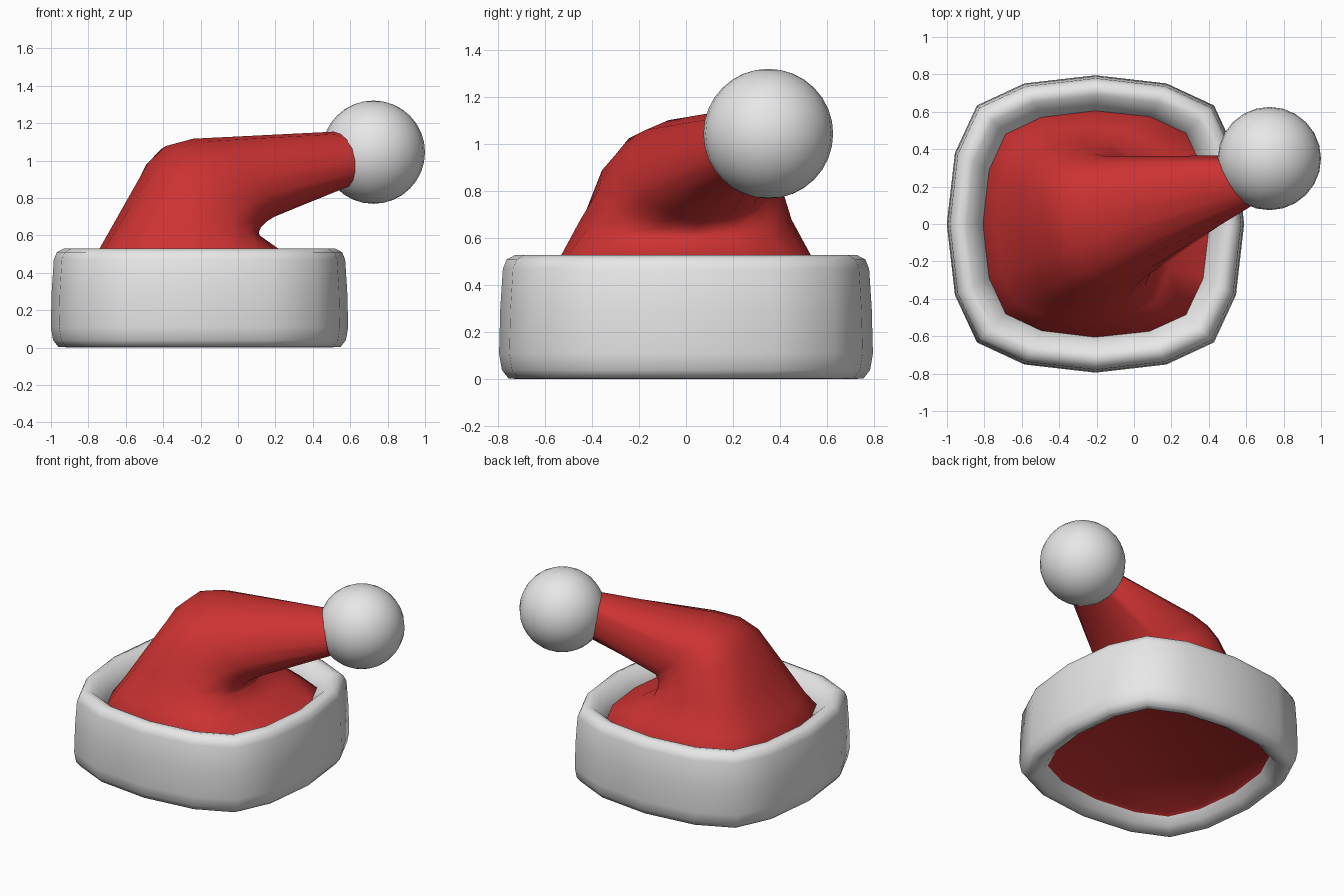
import bpy, bmesh, math
from mathutils import Vector

if "Cube" in bpy.data.objects:
    bpy.data.objects.remove(bpy.data.objects["Cube"])

SIDES = 16


def material(name, rgb):
    m = bpy.data.materials.new(name)
    m.diffuse_color = (*rgb, 1)
    m.use_nodes = True
    m.node_tree.nodes["Principled BSDF"].inputs["Base Color"].default_value = m.diffuse_color
    return m


red = material("red felt", (0.61, 0.032, 0.032))
white = material("white fleece", (0.80, 0.80, 0.80))

# One quarter of the rounded-square outline; the rest is rotated copies
QUARTER = [(1, 0), (.945, .478), (.797, .797), (.478, .945)]


def outline(k):
    """Blend from circle (k = 0) to rounded square (k = 1)."""
    pts = []
    for q in range(4):
        for i, (x, y) in enumerate(QUARTER):
            t = i * math.pi / 8
            x, y = x * k + math.cos(t) * (1 - k), y * k + math.sin(t) * (1 - k)
            for _ in range(q):
                x, y = -y, x
            pts.append((x, y))
    return pts


def loft(name, rings, mat, closed=False, angle=60):
    """Skin a list of rings; closed joins last to first, otherwise ends are capped."""
    bm = bmesh.new()
    rows = [[bm.verts.new(p) for p in r] for r in rings]
    pairs = list(zip(rows, rows[1:])) + ([(rows[-1], rows[0])] if closed else [])
    for a, b in pairs:
        for i in range(SIDES):
            j = (i + 1) % SIDES
            bm.faces.new((a[i], a[j], b[j], b[i]))
    if not closed:
        bm.faces.new(rows[0])
        bm.faces.new(rows[-1])
    bmesh.ops.recalc_face_normals(bm, faces=bm.faces)
    me = bpy.data.meshes.new(name)
    bm.to_mesh(me)
    bm.free()
    me.materials.append(mat)
    me.polygons.foreach_set("use_smooth", [True] * len(me.polygons))
    me.set_sharp_from_angle(angle=math.radians(angle))
    ob = bpy.data.objects.new(name, me)
    bpy.context.collection.objects.link(ob)
    return ob


# Fleece brim: rolled profile (radius, height) swept round a rounded square
CX = -0.206
profile = [(.60, .12), (.635, .075), (.67, .03), (.715, .002), (.755, .004), (.783, .04),
           (.795, .11), (.79, .30), (.779, .47), (.763, .51), (.725, .53), (.69, .522),
           (.65, .485), (.60, .43)]
loft("brim", [[Vector((CX + r * x, r * y, z)) for x, y in outline(1)]
              for r, z in profile], white, closed=True, angle=180)

# Felt cone: each station is outer point, inner point, half width, yaw, squareness
stations = [
    ((-.816, 0, .093), (.404, 0, .093), .61, 0, 1),
    ((-.844, 0, .074), (.432, 0, .074), .638, 0, 1),
    ((-.82, 0, .13), (.408, 0, .13), .614, 0, 1),
    ((-.816, 0, .42), (.404, 0, .44), .61, 0, 1),
    ((-.74, 0, .53), (.215, 0, .53), .53, 0, .9),
    ((-.61, -.01, .76), (.115, .01, .60), .45, 4, .7),
    ((-.48, -.01, .99), (.11, .05, .63), .395, 10, .6),
    ((-.385, .01, 1.078), (.13, .055, .66), .355, 15, .5),
    ((-.24, .05, 1.117), (.17, .07, .69), .322, 20, .35),
    ((.52, .22, 1.155), (.56, .24, .85), .16, 32, .1),
]
rings = []
for o, i, hw, yaw, k in stations:
    o, i, a = Vector(o), Vector(i), math.radians(yaw)
    mid, up = (o + i) / 2, (o - i) / 2
    side = Vector((-math.sin(a), math.cos(a), 0)) * hw
    rings.append([mid + side * x + up * y for x, y in outline(k)])
loft("floppy_cone", rings, red)

# Pompom on the tip
bpy.ops.mesh.primitive_uv_sphere_add(segments=24, ring_count=16, radius=.276,
                                     location=(.724, .35, 1.045))
pom = bpy.context.object
pom.name = "pompom"
pom.data.materials.append(white)
bpy.ops.object.shade_smooth()
